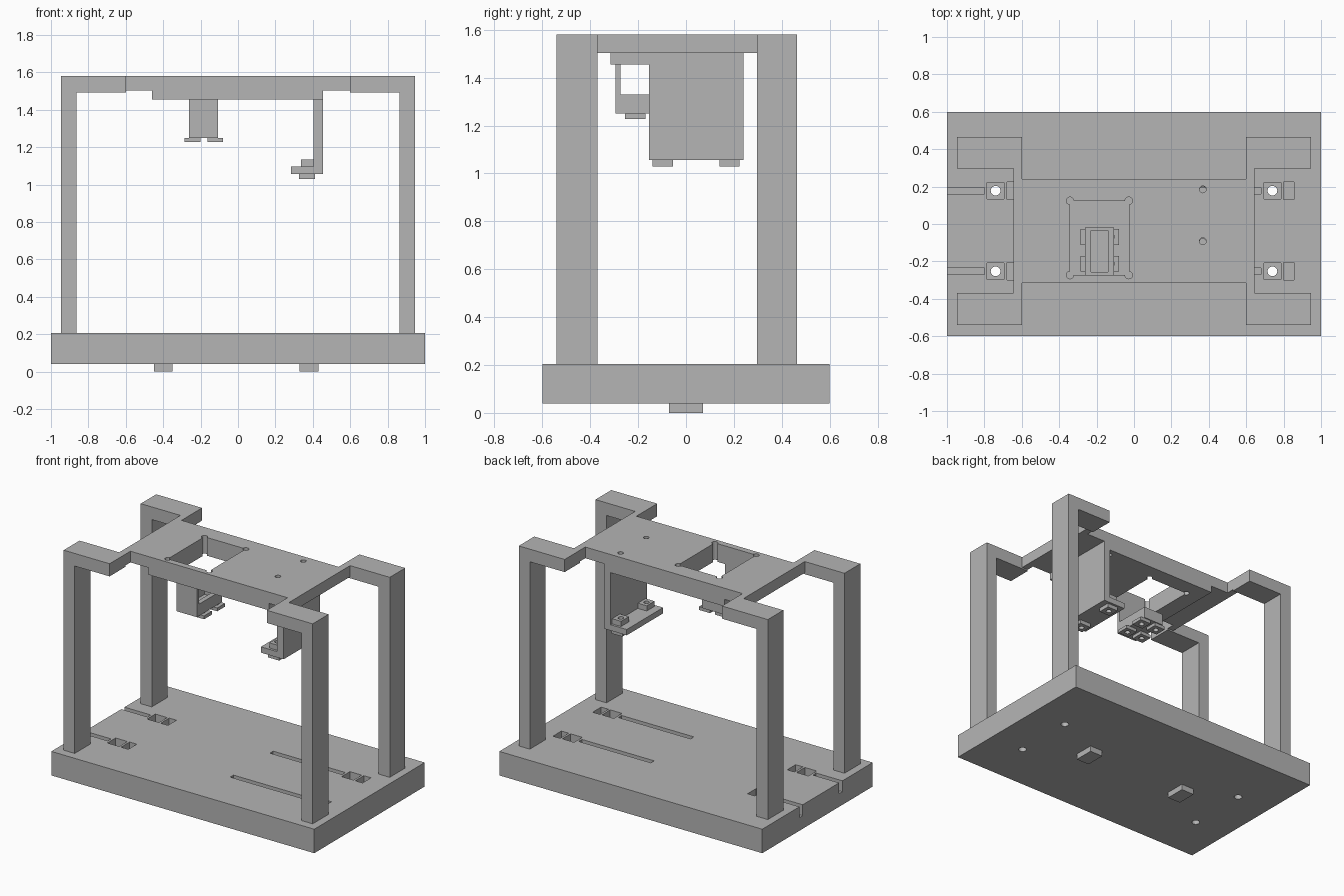
import bpy
import bmesh
from mathutils import Matrix, Vector

cube = bpy.data.objects.get("Cube")
if cube:
    bpy.data.objects.remove(cube, do_unlink=True)

GREY = (0.46, 0.46, 0.46, 1)
grey = bpy.data.materials.new("plain_grey")
grey.use_nodes = True
grey.diffuse_color = GREY
grey.node_tree.nodes["Principled BSDF"].inputs["Base Color"].default_value = GREY


def finish(name, bm):
    mesh = bpy.data.meshes.new(name)
    bm.to_mesh(mesh)
    bm.free()
    mesh.materials.append(grey)
    obj = bpy.data.objects.new(name, mesh)
    bpy.context.collection.objects.link(obj)
    return obj


def box(name, xs, ys, zs):
    """Block spanning the given ranges."""
    spans = (xs, ys, zs)
    bm = bmesh.new()
    centre = Vector([sum(s) / 2 for s in spans])
    size = [abs(s[1] - s[0]) for s in spans]
    bmesh.ops.create_cube(bm, size=1, matrix=Matrix.Translation(centre) @ Matrix.Diagonal((*size, 1)))
    return finish(name, bm)


def peg(x, y, zs, r):
    """Upright cylinder used as a drill."""
    bm = bmesh.new()
    bmesh.ops.create_cone(bm, cap_ends=True, segments=24, radius1=r, radius2=r, depth=zs[1] - zs[0],
                          matrix=Matrix.Translation((x, y, sum(zs) / 2)))
    return finish("drill", bm)


def cut(obj, cutters):
    """Subtract the cutters, bake the result and delete them."""
    for c in cutters:
        c.hide_render = True
        mod = obj.modifiers.new("cut", 'BOOLEAN')
        mod.operation = 'DIFFERENCE'
        mod.solver = 'EXACT'
        mod.object = c
    graph = bpy.context.evaluated_depsgraph_get()
    graph.update()
    mesh = bpy.data.meshes.new_from_object(obj.evaluated_get(graph))
    obj.modifiers.clear()
    obj.data = mesh
    for c in cutters:
        bpy.data.objects.remove(c, do_unlink=True)


def around(c, half):
    return (c - half, c + half)


# Base slab with wire slots, bolt pockets and through holes
base = box("base", (-1, 1), (-0.6, 0.6), (0.04, 0.205))
cutters = []
for y in (0.178, -0.253):
    for x, slot_start in ((0.74, 0.13), (-0.74, -1.1)):
        cutters += [
            box("pocket", around(x, 0.045), around(y, 0.045), (0.13, 0.3)),
            box("nut_slot", (x + 0.06, x + 0.115), around(y, 0.046), (0.13, 0.3)),
            box("wire_slot", (slot_start, x - 0.06), around(y, 0.018), (0.13, 0.3)),
            peg(x, y, (0, 0.3), 0.026),
        ]
cut(base, cutters)

# Feet
for side, x in (("left", 0.38), ("right", -0.4)):
    box(side + "_foot", around(x, 0.05), (-0.07, 0.07), (0, 0.04))

# Legs and the arms that join them to the top plate
for side, s in (("left", 1), ("right", -1)):
    for end, ys in (("front", (-0.541, -0.369)), ("back", (0.296, 0.464))):
        box(f"{end}_{side}_leg", (s * 0.863, s * 0.947), ys, (0.205, 1.493))
        box(f"{end}_{side}_arm", (s * 0.598, s * 0.947), ys, (1.493, 1.58))
    box(side + "_crossbar", (s * 0.598, s * 0.645), (-0.369, 0.296), (1.503, 1.58))


# Top plate and the thicker layer below it, with window and drilled holes
def window_cutters():
    xs, ys = (-0.342, -0.028), (-0.273, 0.124)
    tools = [box("window", xs, ys, (1.3, 1.7))]
    tools += [peg(x, y, (1.3, 1.7), 0.02) for x in xs for y in ys]
    tools += [peg(0.368, y, (1.3, 1.7), 0.018) for y in (0.185, -0.092)]
    return tools


plate = box("top_plate", (-0.598, 0.598), (-0.315, 0.24), (1.503, 1.58))
cut(plate, window_cutters())
layer = box("plate_underlayer", (-0.46, 0.455), (-0.315, 0.24), (1.455, 1.503))
cut(layer, window_cutters())

# Tall hanging bracket with inward ledge, raised blocks and drilled pads
box("tall_bracket_wall", (0.405, 0.455), (-0.155, 0.24), (1.057, 1.455))
ledge = box("tall_bracket_ledge", (0.283, 0.405), (-0.155, 0.24), (1.057, 1.097))
cut(ledge, [peg(0.368, y, (1, 1.2), 0.018) for y in (0.185, -0.092)])
for end, y in (("back", 0.182), ("front", -0.097)):
    block = box(end + "_ledge_block", (0.337, 0.405), around(y, 0.042), (1.097, 1.133))
    pad = box(end + "_ledge_pad", (0.327, 0.411), around(y, 0.042), (1.03, 1.057))
    for part in (block, pad):
        cut(part, [peg(0.368, y, (1, 1.2), 0.018)])

# Small hanging bracket: front wall, open tray and four drilled pads
box("small_bracket_wall", (-0.262, -0.107), (-0.295, -0.273), (1.25, 1.455))
tray = box("small_bracket_tray", (-0.262, -0.107), (-0.273, -0.02), (1.25, 1.33))
cut(tray, [box("tray_hollow", (-0.23, -0.14), (-0.256, -0.035), (1.275, 1.4))])
for end, y in (("back", -0.069), ("front", -0.212)):
    for side, x in (("left", -0.122), ("right", -0.243)):
        pad = box(f"{end}_{side}_pad", around(x, 0.042), around(y, 0.042), (1.227, 1.25))
        cut(pad, [peg(x, y, (1.2, 1.3), 0.018)])
